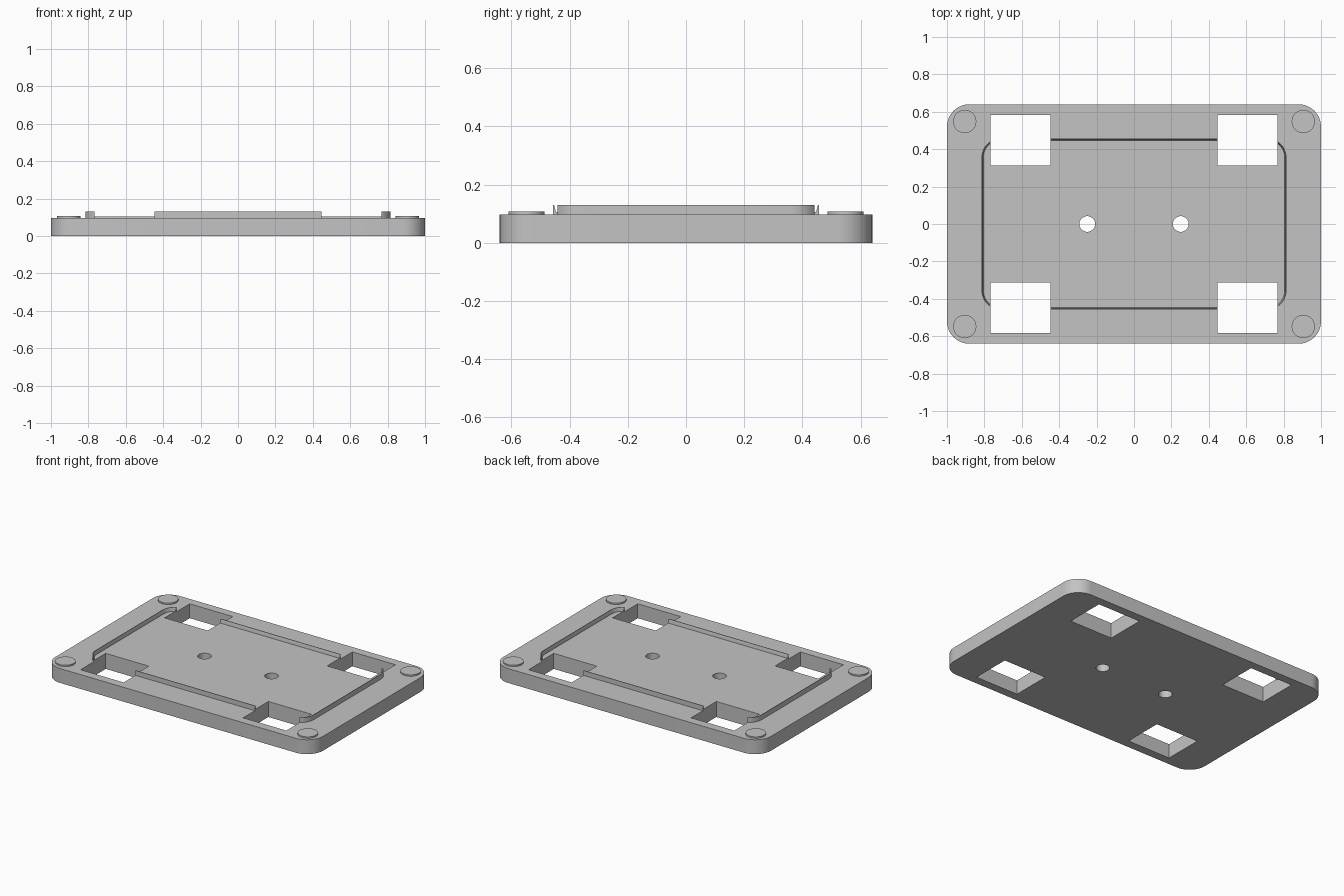
import bpy, bmesh, math

old = bpy.data.objects.get("Cube")
if old:
    bpy.data.objects.remove(old, do_unlink=True)

GREY = (0.55, 0.55, 0.55, 1)
grey = bpy.data.materials.new("plain grey")
grey.use_nodes = True
grey.diffuse_color = GREY
grey.node_tree.nodes["Principled BSDF"].inputs["Base Color"].default_value = GREY

TOP = 0.097      # upper face of the plate
FLOOR = 0.105    # raised centre panel
LIP_X, LIP_Y, LIP_R = 0.815, 0.457, 0.1


def rounded(hx, hy, r, seg=12):
    """Outline of a rounded rectangle, counter-clockwise."""
    pts = []
    for i, (sx, sy) in enumerate([(1, 1), (-1, 1), (-1, -1), (1, -1)]):
        for k in range(seg + 1):
            a = math.pi / 2 * (i + k / seg)
            pts.append((sx * (hx - r) + r * math.cos(a), sy * (hy - r) + r * math.sin(a)))
    return pts


def circle(cx, cy, r, seg=40):
    return [(cx + r * math.cos(math.tau * k / seg), cy + r * math.sin(math.tau * k / seg))
            for k in range(seg)]


def loft(bm, rings, closed=False):
    """Skin matching (outline, z) rings; closed joins the last to the first."""
    loops = [[bm.verts.new((x, y, z)) for x, y in pts] for pts, z in rings]
    n = len(loops[0])
    pairs = list(zip(loops, loops[1:]))
    if closed:
        pairs.append((loops[-1], loops[0]))
    else:
        bm.faces.new(loops[0][::-1])
        bm.faces.new(loops[-1])
    for a, b in pairs:
        for k in range(n):
            j = (k + 1) % n
            bm.faces.new((a[k], a[j], b[j], b[k]))


def prism(bm, pts, z0, z1):
    loft(bm, [(pts, z0), (pts, z1)])


def finish(bm, name):
    bmesh.ops.recalc_face_normals(bm, faces=bm.faces[:])
    mesh = bpy.data.meshes.new(name)
    bm.to_mesh(mesh)
    bm.free()
    mesh.materials.append(grey)
    ob = bpy.data.objects.new(name, mesh)
    bpy.context.collection.objects.link(ob)
    return ob


# Base plate
bm = bmesh.new()
prism(bm, rounded(1, 0.64, 0.12), 0, TOP)
plate = finish(bm, "base_plate")

# Slightly raised centre panel
bm = bmesh.new()
prism(bm, rounded(LIP_X - 0.006, LIP_Y - 0.006, LIP_R - 0.006), TOP, FLOOR)
panel = finish(bm, "centre_panel")

# Thin retaining lip, sloped on its inner side
bm = bmesh.new()
profile = [(0, TOP), (0, 0.13), (0.004, 0.13), (0.010, FLOOR), (0.010, TOP)]
loft(bm, [(rounded(LIP_X - d, LIP_Y - d, LIP_R - d), z) for d, z in profile], closed=True)
lip = finish(bm, "retaining_lip")

# Cutter: four rectangular windows and two screw holes
bm = bmesh.new()
for sx in (-1, 1):
    for sy in (-1, 1):
        x, y, hx, hy = sx * 0.607, sy * 0.448, 0.161, 0.134
        prism(bm, [(x - hx, y - hy), (x + hx, y - hy), (x + hx, y + hy), (x - hx, y + hy)], -0.1, 0.3)
    prism(bm, circle(sx * 0.25, 0, 0.042), -0.1, 0.3)
cutter = finish(bm, "hole_cutter")
cutter.hide_render = True

for ob in (plate, panel, lip):
    mod = ob.modifiers.new("holes", "BOOLEAN")
    mod.operation = "DIFFERENCE"
    mod.solver = "EXACT"
    mod.object = cutter
    graph = bpy.context.evaluated_depsgraph_get()
    cut = bpy.data.meshes.new_from_object(ob.evaluated_get(graph))
    ob.modifiers.clear()
    ob.data = cut
bpy.data.objects.remove(cutter, do_unlink=True)

# Round corner pads
parts = [plate, panel, lip]
for sx, side in ((-1, "right"), (1, "left")):
    for sy, end in ((-1, "front"), (1, "back")):
        bm = bmesh.new()
        prism(bm, circle(sx * 0.905, sy * 0.548, 0.062), TOP, 0.107)
        parts.append(finish(bm, f"{end}_{side}_pad"))

# Smooth the curves, keep the edges sharp
bpy.ops.object.select_all(action="DESELECT")
for ob in parts:
    ob.select_set(True)
bpy.context.view_layer.objects.active = plate
bpy.ops.object.shade_smooth_by_angle(angle=math.radians(30))
